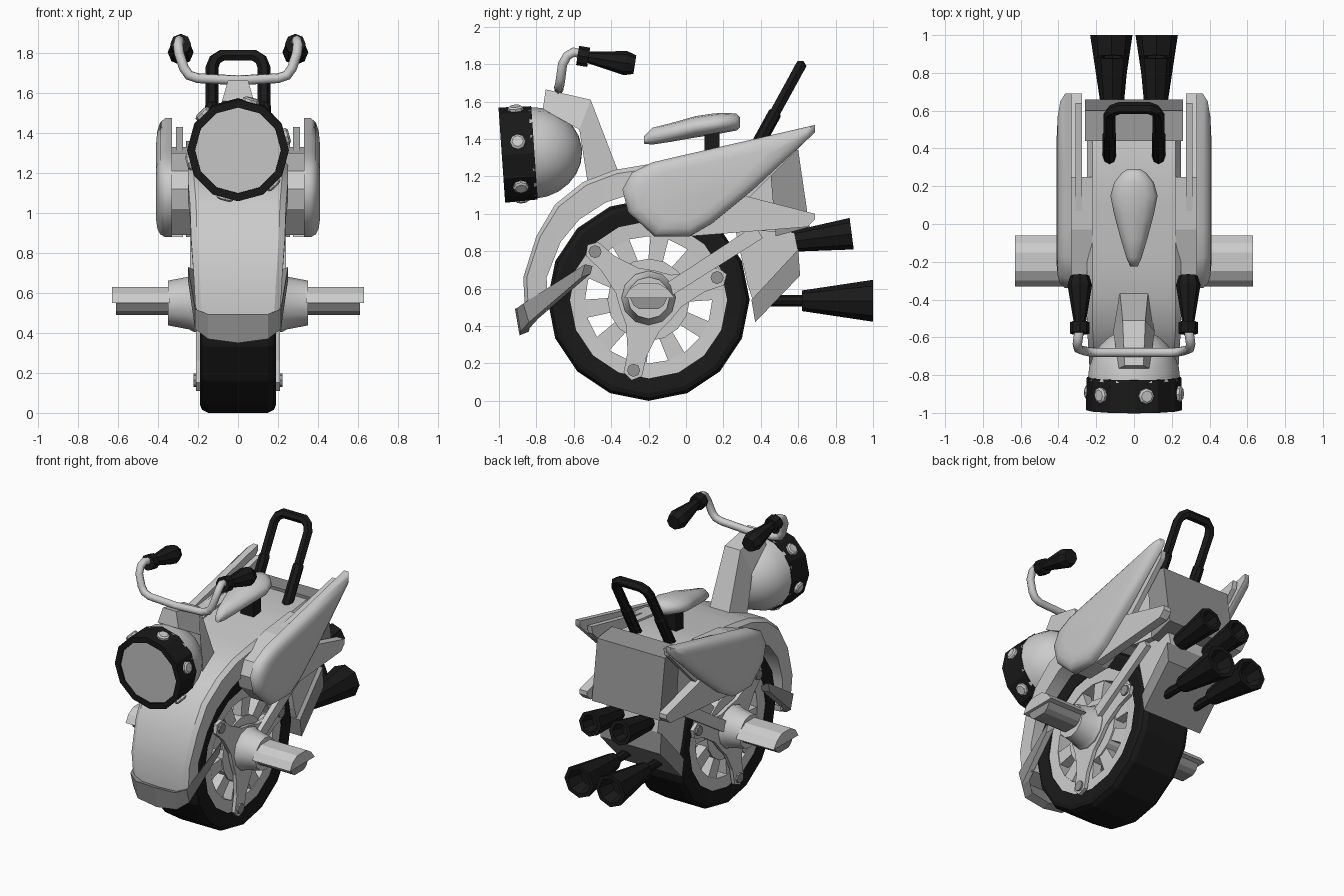
import bpy, bmesh, math
from mathutils import Vector as V

if "Cube" in bpy.data.objects:
    bpy.data.objects.remove(bpy.data.objects["Cube"])

def material(name, g):
    m = bpy.data.materials.new(name)
    m.diffuse_color = (g, g, g, 1)
    m.use_nodes = True
    m.node_tree.nodes["Principled BSDF"].inputs["Base Color"].default_value = m.diffuse_color
    return m

BLACK, DARK = material("black", 0.01), material("dark_grey", 0.3)
WY, WZ = -0.2, 0.54  # wheel centre

def finish(o, mat, mirror, smooth):
    if mat: o.data.materials.append(mat)
    if mirror:
        o.modifiers.new("mirror", 'MIRROR')
    if smooth:
        o.data.shade_smooth()
        o.data.set_sharp_from_angle(angle=math.radians(smooth))
    return o

def loft(name, rings, mat=None, mirror=False, smooth=0, caps=True, closed=False, loop=True):
    bm = bmesh.new()
    vs = [[bm.verts.new(p) for p in r] for r in rings]
    n = len(vs[0])
    pairs = list(zip(vs, vs[1:])) + ([(vs[-1], vs[0])] if closed else [])
    for a, b in pairs:
        for i in range(n if loop else n - 1):
            j = (i + 1) % n
            bm.faces.new((a[i], a[j], b[j], b[i]))
    if caps and not closed:
        bm.faces.new(vs[0]); bm.faces.new(vs[-1])
    bmesh.ops.recalc_face_normals(bm, faces=bm.faces)
    me = bpy.data.meshes.new(name)
    bm.to_mesh(me); bm.free()
    o = bpy.data.objects.new(name, me)
    bpy.context.collection.objects.link(o)
    return finish(o, mat, mirror, smooth)

def prism(name, yz, x0, x1, mat=None, mirror=False):
    return loft(name, [[(x, y, z) for y, z in yz] for x in (x0, x1)], mat, mirror)

def lathe(name, prof, n, at, d, mat=None, mirror=False, smooth=0, closed=False):
    """prof: (radius, distance along axis d)"""
    d, at = V(d).normalized(), V(at)
    u = d.cross(V((1, 0, 0)))
    u = u.normalized() if u.length > 0.1 else V((0, 0, 1))
    w = d.cross(u)
    ang = [2 * math.pi * i / n for i in range(n)]
    rings = [[at + d * h + (u * math.cos(a) + w * math.sin(a)) * r for a in ang] for r, h in prof]
    return loft(name, rings, mat, mirror, smooth, closed=closed)

def tube(name, pts, r, mat=None, res=2, smooth=True):
    cu = bpy.data.curves.new(name, 'CURVE')
    cu.dimensions, cu.bevel_depth, cu.bevel_resolution, cu.use_fill_caps = '3D', r, res, True
    s = cu.splines.new('POLY')
    s.points.add(len(pts) - 1)
    for p, c in zip(s.points, pts): p.co = (*c, 1)
    s.use_smooth = smooth
    o = bpy.data.objects.new(name, cu)
    bpy.context.collection.objects.link(o)
    if mat: cu.materials.append(mat)

def polar(r, deg):
    a = math.radians(deg)
    return WY + r * math.cos(a), WZ + r * math.sin(a)

# wheel: tyre, rim ring, hub disc, spokes
C, X = (0, WY, WZ), (1, 0, 0)
lathe("tyre", [(.42, -.18), (.50, -.19), (.525, -.18), (.54, -.15), (.54, .15), (.525, .18),
               (.50, .19), (.42, .18)], 16, C, X, BLACK, closed=True, smooth=20)
lathe("rim", [(.34, -.17), (.425, -.175), (.425, .175), (.34, .17)], 20, C, X, closed=True)
lathe("hub_disc", [(.22, -.175), (.22, .175)], 16, C, X)
for i in range(10):
    a = i * 36 + 8
    prism("spoke", [polar(.2, a - 11), polar(.36, a - 8), polar(.36, a + 8), polar(.2, a + 11)], .1, .165, mirror=True)

# three-armed bracket with bolts
star = []
for a in (18, 138, 258):
    star += [polar(r, a + t) for r, t in ((.16, -60), (.18, -30), (.30, -10), (.41, -7), (.44, 0), (.41, 7), (.30, 10), (.18, 30))]
    y, z = polar(.385, a)
    lathe("bracket_bolt", [(.035, .2), (.035, .222)], 8, (0, y, z), X, DARK, True)
prism("wheel_bracket", star, .185, .21, mirror=True)
prism("swing_arm", [(-.12, .62), (-.08, .56), (.41, .87), (.37, .94)], .205, .24, mirror=True)

# axle hub and foot peg
lathe("axle_hub", [(.14, .17), (.145, .22), (.132, .245), (.112, .35)], 12, (0, WY, .55), X, mirror=True, smooth=30)
prism("peg_top", [(-.33, .55), (-.30, .60), (-.25, .63), (-.15, .63), (-.10, .60), (-.06, .55)], .34, .63, mirror=True)
prism("peg_bottom", [(-.30, .55), (-.28, .51), (-.25, .49), (-.15, .49), (-.12, .51), (-.10, .55)], .34, .61, DARK, True)

# body: fender arch running back into the tail
rings = []
for oy, oz, iy, iz, w in [(-.86, .46, -.74, .48, .21), (-.87, .66, -.745, .66, .22), (-.80, .88, -.67, .85, .235),
                          (-.70, 1.05, -.57, .97, .24), (-.55, 1.17, -.43, 1.06, .25), (-.38, 1.235, -.31, 1.1, .25),
                          (-.2, 1.265, -.2, 1.1, .25), (.1, 1.3, .05, 1.08, .25), (.45, 1.34, .3, .92, .25), (.58, 1.3, .5, .9, .24)]:
    my, mz = oy + (iy - oy) * .15, oz + (iz - oz) * .15
    rings.append([(-w, iy, iz), (-w, my, mz), (.03 - w, oy, oz), (w - .03, oy, oz), (w, my, mz), (w, iy, iz)])
loft("fender_body", rings, smooth=25)
prism("tail_box", [(.44, 1.36), (.60, 1.34), (.66, .93), (.48, .88)], -.26, .26, DARK)

# front flap wrapped round the fender, rear fender and flap
half = [(.25, -.54, .73, -.56, .66), (.215, -.87, .52, -.84, .42), (.15, -.905, .495, -.885, .37), (0, -.915, .495, -.89, .35)]
path = half + [(-s[0], *s[1:]) for s in half[-2::-1]]
flap = loft("front_flap", [[(x, yt, zt), (x, yb, zb), (x * .9, yb + .05, zb + .02), (x * .9, yt + .04, zt - .01)]
                           for x, yt, zt, yb, zb in path], DARK)
prism("rear_fender", [(.26, .93), (.58, .90), (.60, .80), (.37, .50), (.33, .62)], -.2, .2)
prism("rear_flap", [(.35, .54), (.60, .81), (.61, .67), (.37, .42)], -.23, .23, DARK)

# side pods with rear fins
pod = [(-.34, 1.13), (-.29, 1.22), (-.18, 1.275), (-.03, 1.31), (.30, 1.385), (.69, 1.475), (.69, 1.435),
       (.36, 1.13), (.14, .95), (.02, .88), (-.17, .88), (-.31, 1.01)]
def shrunk(f): return [(y + (.02 - y) * f, z + (1.12 - z) * f) for y, z in pod]
loft("side_pod", [[(x, y, z) for y, z in shrunk(f)] for x, f in
                  ((.33, 0), (.365, 0), (.39, .06), (.404, .18), (.41, .36))], mirror=True, smooth=50)
prism("pod_core", [(-.33, 1.12), (-.29, 1.21), (-.03, 1.3), (.25, 1.33), (.2, 1.0), (0, .89), (-.17, .89), (-.30, 1.02)],
      .22, .34, mirror=True)
prism("inner_fin", [(-.03, 1.29), (.64, 1.43), (.63, 1.38), (.30, 1.05)], .275, .31, mirror=True)
prism("lower_fin", [(.10, 1.15), (.30, 1.10), (.69, 1.0), (.69, .97), (.65, .93), (.02, .88)], .275, .335, mirror=True)

# exhausts: flared pipes with hollow ends
for at, d, tag in (((.115, .40, .83), (0, .99, .13), "upper"), ((.12, .45, .535), (.0, 1, 0), "lower")):
    up = tag == "upper"
    prof = [(.03, 0), (.03, .17), (.055, .17), (.085, .49), (.06, .49), (.045, .40)] if up else \
           [(.03, 0), (.03, .17), (.055, .17), (.112, .55), (.085, .55), (.06, .45)]
    lathe(tag + "_exhaust", prof, 8, at, d, BLACK, True)

# headlight: bezel, lens, bolts, dome
t = math.radians(4)
ax = V((0, -math.cos(t), -math.sin(t)))
up = V((0, -math.sin(t), math.cos(t)))
hc = V((0, -.895, 1.32))
lathe("headlight_bezel", [(.25, -.085), (.255, .09), (.215, .09), (.21, -.085)], 12, hc, ax, BLACK, closed=True)
lathe("headlight_lens", [(.22, .0), (.22, .08)], 12, hc, ax)
for k in range(6):
    a = math.radians(15 + 60 * k)
    d = V((math.cos(a), 0, 0)) + up * math.sin(a)
    lathe("bezel_bolt", [(.042, .23), (.042, .258), (.03, .266)], 8, hc, d)
lathe("headlight_dome", [(.245 * math.cos(b), -.07 - .27 * math.sin(b)) for b in [i * math.pi / 12.4 for i in range(7)]],
      16, hc, ax, smooth=60)

# neck
loft("neck", [[(-wb, *b), (-wt, *a), (wt, *a), (wb, *b)] for a, b, wt, wb in
              (((-.75, 1.665), (-.765, 1.56), .05, .08), ((-.51, 1.61), (-.57, 1.45), .06, .11),
               ((-.36, 1.22), (-.52, 1.13), .075, .10))])

# handlebar with collars and grips
arm = [(.20, -.68, 1.675), (.245, -.675, 1.69), (.27, -.67, 1.725), (.295, -.66, 1.80), (.30, -.635, 1.845),
       (.295, -.60, 1.865), (.287, -.55, 1.85)]
tube("handlebar", [(-x, y, z) for x, y, z in arm[::-1]] + [(0, -.68, 1.665)] + arm, .025)
lathe("grip", [(.052, -.04), (.052, .02), (.032, .02), (.065, .22), (.05, .27)], 8, (.287, -.54, 1.84), (0, 1, -.16), BLACK, True)

# seat and post
loft("seat", [[(w * math.cos(a), y + .0 * w, zc + h * math.sin(a)) for a in [i * math.pi / 6 for i in range(12)]]
              for y, w, zc, h in ((-.225, .02, 1.395, .02), (-.18, .04, 1.415, .045), (-.08, .07, 1.435, .05),
                                  (.05, .105, 1.465, .057), (.15, .125, 1.48, .057), (.22, .105, 1.488, .052),
                                  (.27, .065, 1.49, .045), (.29, .035, 1.49, .025))], smooth=60)
prism("seat_post", [(.10, 1.28), (.10, 1.43), (.18, 1.44), (.18, 1.28)], -.05, .05, BLACK)

# grab bar with thicker feet
tube("grab_bar", [(-.13, .36, 1.33), (-.13, .58, 1.73), (-.115, .60, 1.768), (-.08, .613, 1.79), (.08, .613, 1.79),
                  (.115, .60, 1.768), (.13, .58, 1.73), (.13, .36, 1.33)], .032, BLACK, 1, False)
lathe("grab_bar_foot", [(.036, 0), (.036, .27), (.03, .28)], 8, (.13, .345, 1.30), (0, .22, .40), BLACK, True)
